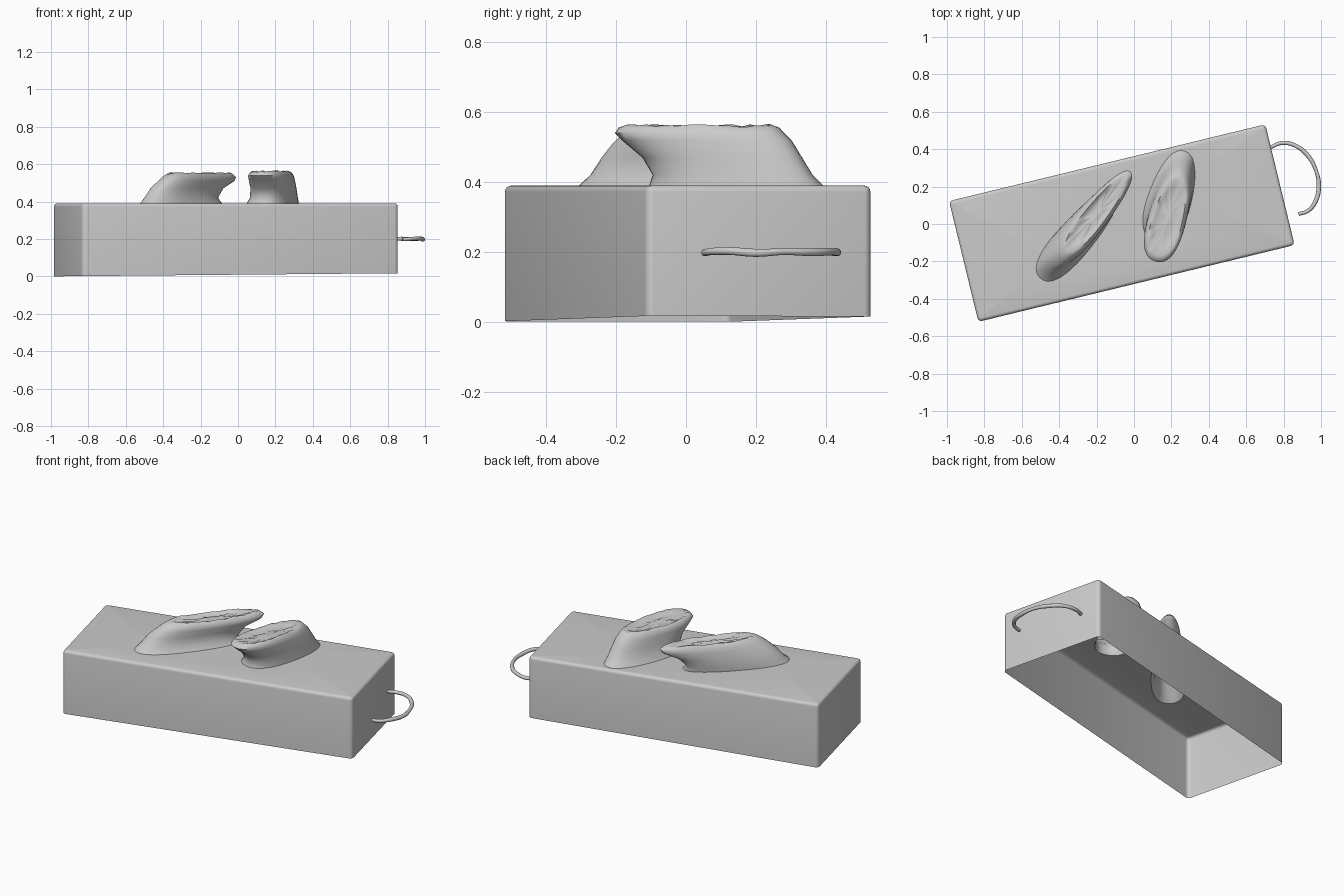
import bpy, bmesh, math, random
from mathutils import Vector

if "Cube" in bpy.data.objects:
    bpy.data.objects.remove(bpy.data.objects["Cube"])
random.seed(4)

stone = bpy.data.materials.new("plain grey")
stone.use_nodes = True
GREY = (0.6, 0.6, 0.6, 1)
stone.diffuse_color = GREY
stone.node_tree.nodes["Principled BSDF"].inputs["Base Color"].default_value = GREY

TOP = 0.39
TURN = math.atan2(0.41, 1.69)


def finish(bm, name, angle):
    """Turn an open shell into a smooth object whose top faces up."""
    bmesh.ops.recalc_face_normals(bm, faces=bm.faces)
    bm.normal_update()
    if sum(f.normal.z * f.calc_area() for f in bm.faces) < 0:
        bmesh.ops.reverse_faces(bm, faces=bm.faces)
    mesh = bpy.data.meshes.new(name)
    bm.to_mesh(mesh)
    bm.free()
    mesh.materials.append(stone)
    mesh.shade_smooth()
    mesh.set_sharp_from_angle(angle=math.radians(angle))
    obj = bpy.data.objects.new(name, mesh)
    bpy.context.collection.objects.link(obj)
    return obj


def bridge(bm, a, b):
    for i in range(len(a)):
        j = (i + 1) % len(a)
        bm.faces.new((a[i], a[j], b[j], b[i]))


def oval(toe, heel, width, z, n=40):
    """Blunt oval between two end points."""
    toe, heel = Vector(toe), Vector(heel)
    mid, along = (toe + heel) / 2, (heel - toe) / 2
    side = Vector((-along.y, along.x)).normalized() * width
    pts = []
    for i in range(n):
        t = 2 * math.pi * i / n
        c, s = math.cos(t), math.sin(t)
        u = math.copysign(abs(c) ** 0.85, c)
        v = math.copysign(abs(s) ** 0.85, s) * (1 - 0.15 * u)
        p = mid + along * u + side * v
        pts.append(Vector((p.x, p.y, z)))
    return pts


def stump(name, levels):
    """Loft a broken-off foot, closed by a worn, dented top."""
    bm = bmesh.new()
    rings = [oval(*lv) for lv in levels]
    rim = rings[-1]
    centre = sum(rim, Vector()) / len(rim)
    for scale, drop in ((0.9, 0), (0.7, 0.01), (0.45, 0.015), (0.2, 0.012)):
        ring = []
        for p in rim:
            q = centre.lerp(p, scale)
            q.z += 0.006 - drop + random.uniform(-0.004, 0.004)
            ring.append(q)
        rings.append(ring)
    loops = [[bm.verts.new(p) for p in ring] for ring in rings]
    for a, b in zip(loops, loops[1:]):
        bridge(bm, a, b)
    bm.faces.new(loops[-1])
    finish(bm, name, 60)


right_levels = [
    ((-0.50, -0.29), (-0.10, 0.17), 0.095, TOP),
    ((-0.48, -0.26), (-0.12, 0.17), 0.085, 0.42),
    ((-0.45, -0.23), (-0.09, 0.21), 0.078, 0.47),
    ((-0.41, -0.20), (-0.03, 0.27), 0.077, 0.51),
    ((-0.39, -0.18), (-0.02, 0.28), 0.073, 0.53),
    ((-0.37, -0.16), (-0.035, 0.265), 0.062, 0.547),
]
left_levels = [
    ((0.12, -0.10), (0.27, 0.39), 0.115, TOP),
    ((0.13, -0.09), (0.27, 0.36), 0.105, 0.42),
    ((0.13, -0.12), (0.265, 0.33), 0.100, 0.47),
    ((0.12, -0.18), (0.255, 0.30), 0.100, 0.52),
    ((0.115, -0.20), (0.25, 0.28), 0.098, 0.54),
    ((0.12, -0.19), (0.245, 0.265), 0.088, 0.556),
]
stump("right_foot", right_levels)
stump("left_foot", left_levels)


def outline(inset, z):
    """Rounded rectangle of the plinth, turned on the ground plane."""
    pts, r, steps = [], 0.022, 4
    hx, hy = 0.87 - inset, 0.332 - inset
    r = max(r - inset, 0.006)
    for k, (sx, sy) in enumerate(((1, 1), (-1, 1), (-1, -1), (1, -1))):
        for i in range(steps + 1):
            t = math.pi / 2 * (k + i / steps)
            x = sx * (hx - r) + r * math.cos(t)
            y = sy * (hy - r) + r * math.sin(t)
            pts.append(Vector((x * math.cos(TURN) - y * math.sin(TURN) - 0.065,
                               x * math.sin(TURN) + y * math.cos(TURN) + 0.005, z)))
    return pts


# Plinth: thin walls, open below, deck with openings under the feet
bm = bmesh.new()
base = outline(0, 0)
for p in base:
    p.z = 0.009 * (p.x + 1)
rings = [base]
R = 0.018
for i in range(5):
    t = math.pi / 2 * i / 4
    rings.append(outline(R * (1 - math.cos(t)), TOP - R + R * math.sin(t)))
loops = [[bm.verts.new(p) for p in ring] for ring in rings]
for a, b in zip(loops, loops[1:]):
    bridge(bm, a, b)
edges = []
holes = [[bm.verts.new(p) for p in oval(*lv[0])] for lv in (right_levels, left_levels)]
for hole in holes:
    for i in range(len(hole)):
        edges.append(bm.edges.new((hole[i - 1], hole[i])))
rim = loops[-1]
for i in range(len(rim)):
    edges.append(bm.edges.get((rim[i - 1], rim[i])))
bmesh.ops.triangle_fill(bm, edges=edges, use_beauty=True, normal=(0, 0, 1))
finish(bm, "plinth", 40)

# Bent wire loop on the end wall
curve = bpy.data.curves.new("wire_loop", "CURVE")
curve.dimensions = "3D"
curve.bevel_depth = 0.011
curve.bevel_resolution = 3
curve.use_fill_caps = True
path = [(0.73, 0.41), (0.79, 0.433), (0.86, 0.42), (0.93, 0.365), (0.975, 0.28),
        (0.988, 0.20), (0.97, 0.12), (0.93, 0.07), (0.88, 0.053)]
spline = curve.splines.new("BEZIER")
spline.bezier_points.add(len(path) - 1)
for bp, (x, y) in zip(spline.bezier_points, path):
    bp.co = (x, y, 0.2 + random.uniform(-0.003, 0.003))
    bp.handle_left_type = bp.handle_right_type = "AUTO"
    bp.radius = random.uniform(0.85, 1.1)
spline.resolution_u = 6
curve.materials.append(stone)
bpy.context.collection.objects.link(bpy.data.objects.new("wire_loop", curve))
